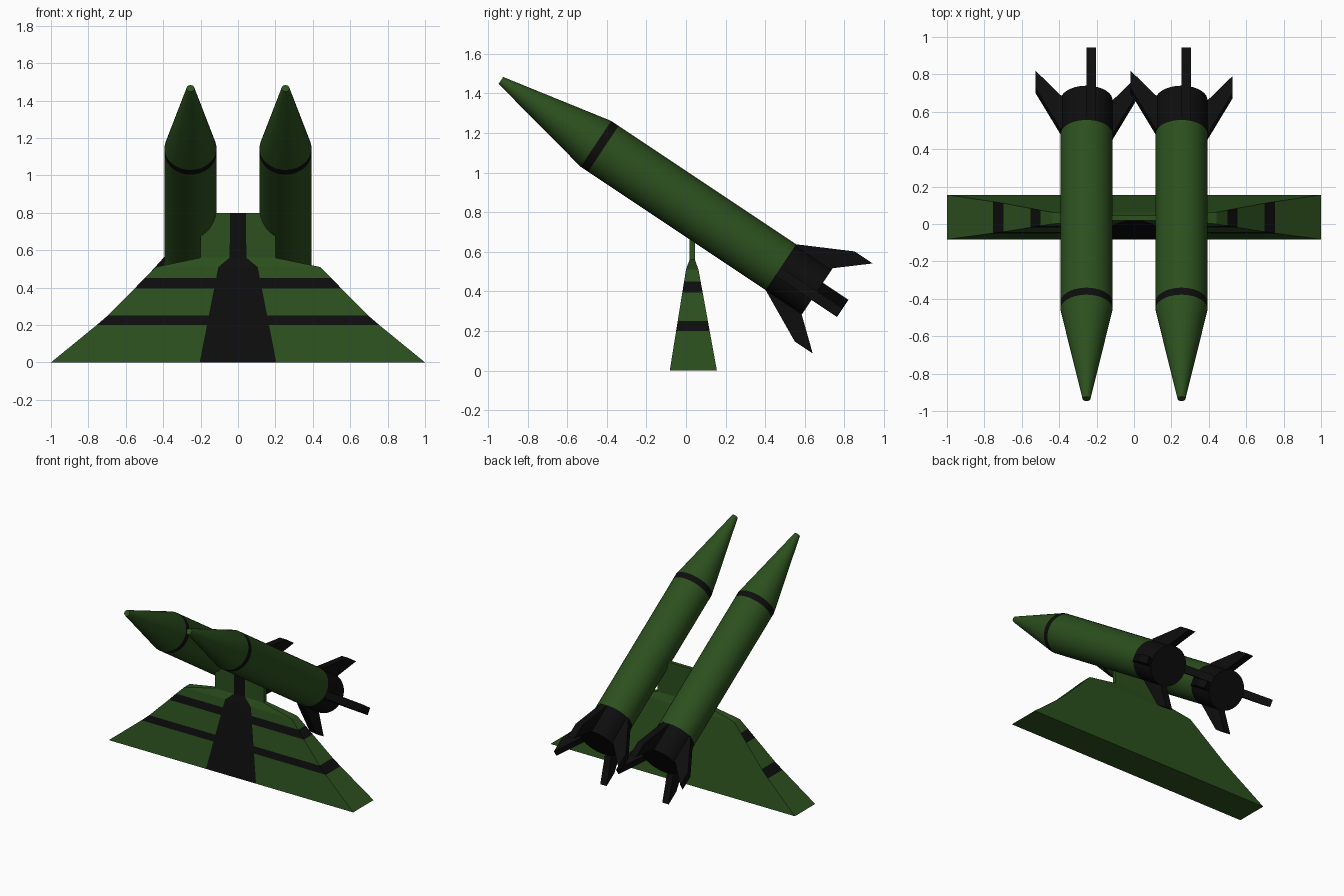
import bpy, bmesh, math
from mathutils import Matrix

if "Cube" in bpy.data.objects:
    bpy.data.objects.remove(bpy.data.objects["Cube"])


def material(name, color):
    m = bpy.data.materials.new(name)
    m.diffuse_color = (*color, 1)
    m.use_nodes = True
    m.node_tree.nodes["Principled BSDF"].inputs["Base Color"].default_value = m.diffuse_color
    return m


GREEN = material("green", (0.025, 0.08, 0.013))
BLACK = material("black", (0.004, 0.004, 0.004))
TILT = math.radians(56.3)   # local +z of a rocket points to its nose
R = 0.139                   # rocket radius


def finish(bm, name, smooth=False):
    bmesh.ops.recalc_face_normals(bm, faces=bm.faces)
    mesh = bpy.data.meshes.new(name)
    bm.to_mesh(mesh)
    bm.free()
    mesh.materials.append(GREEN)
    mesh.materials.append(BLACK)
    obj = bpy.data.objects.new(name, mesh)
    bpy.context.collection.objects.link(obj)
    if smooth:
        bpy.ops.object.select_all(action='DESELECT')
        obj.select_set(True)
        bpy.context.view_layer.objects.active = obj
        bpy.ops.object.shade_smooth_by_angle(angle=math.radians(30))
    return obj


def place(obj, x):
    obj.location = (x, -0.935, 1.465)
    obj.rotation_euler = (TILT, 0, 0)


def rocket_body(name, n=40):
    # turned profile: distance behind the nose, radius
    profile = [(0, 0.021), (0.577, R), (0.622, R), (1.70, R), (1.92, R)]
    colors = [0, 1, 0, 1]
    bm = bmesh.new()
    rings = [[bm.verts.new((r * math.cos(i * math.tau / n), r * math.sin(i * math.tau / n), -s))
              for i in range(n)] for s, r in profile]
    for a, b, c in zip(rings, rings[1:], colors):
        for i in range(n):
            j = (i + 1) % n
            bm.faces.new((a[i], a[j], b[j], b[i])).material_index = c
    bm.faces.new(rings[0])
    bm.faces.new(rings[-1]).material_index = 1
    return finish(bm, name, True)


def tail_fins(name):
    # four swept slabs set in a pinwheel around the tail
    outline = [(1.70, R), (1.966, 0.273), (2.075, 0.273), (1.918, R), (1.90, 0.09), (1.74, 0.09)]
    bm = bmesh.new()
    for k in range(4):
        turn = Matrix.Rotation(k * math.pi / 2, 4, 'Z')
        verts = [bm.verts.new((0, r, -s)) for s, r in outline]
        face = bm.faces.new(verts)
        new = bmesh.ops.extrude_face_region(bm, geom=[face], use_keep_orig=True)["geom"]
        far = [v for v in new if isinstance(v, bmesh.types.BMVert)]
        bmesh.ops.translate(bm, verts=far, vec=(0.052, 0, 0))
        bmesh.ops.transform(bm, matrix=turn, verts=verts + far)
    for f in bm.faces:
        f.material_index = 1
    return finish(bm, name)


def launch_stand():
    # levels: height, half width, half width of the front stripe, front y, back y
    levels = [(z, x, 0.205 - 0.1 * z / 0.51, -0.082 + 0.082 * z / 0.51, 0.156 - 0.093 * z / 0.51)
              for z, x in [(0, 1.0), (0.20, 0.755), (0.25, 0.697), (0.395, 0.553),
                           (0.45, 0.50), (0.51, 0.44)]]
    levels += [(0.56, 0.20, 0.045, 0.018, 0.045), (0.80, 0.20, 0.042, 0.018, 0.045)]
    bm = bmesh.new()
    rings = [[bm.verts.new(p) for p in ((-x, f, z), (-s, f, z), (s, f, z), (x, f, z),
                                        (x, b, z), (-x, b, z))]
             for z, x, s, f, b in levels]
    for k, (a, b) in enumerate(zip(rings, rings[1:])):
        for i in range(6):
            j = (i + 1) % 6
            face = bm.faces.new((a[i], a[j], b[j], b[i]))
            # centre stripe, and two bands on the front and ends
            face.material_index = int(i == 1 or (k in (1, 3) and i != 4))
    bm.faces.new(rings[0])
    bm.faces.new(rings[-1])
    return finish(bm, "launch_stand")


launch_stand()
for side, x in (("left", -0.254), ("right", 0.254)):
    place(rocket_body(side + "_rocket_body"), x)
    place(tail_fins(side + "_tail_fins"), x)
